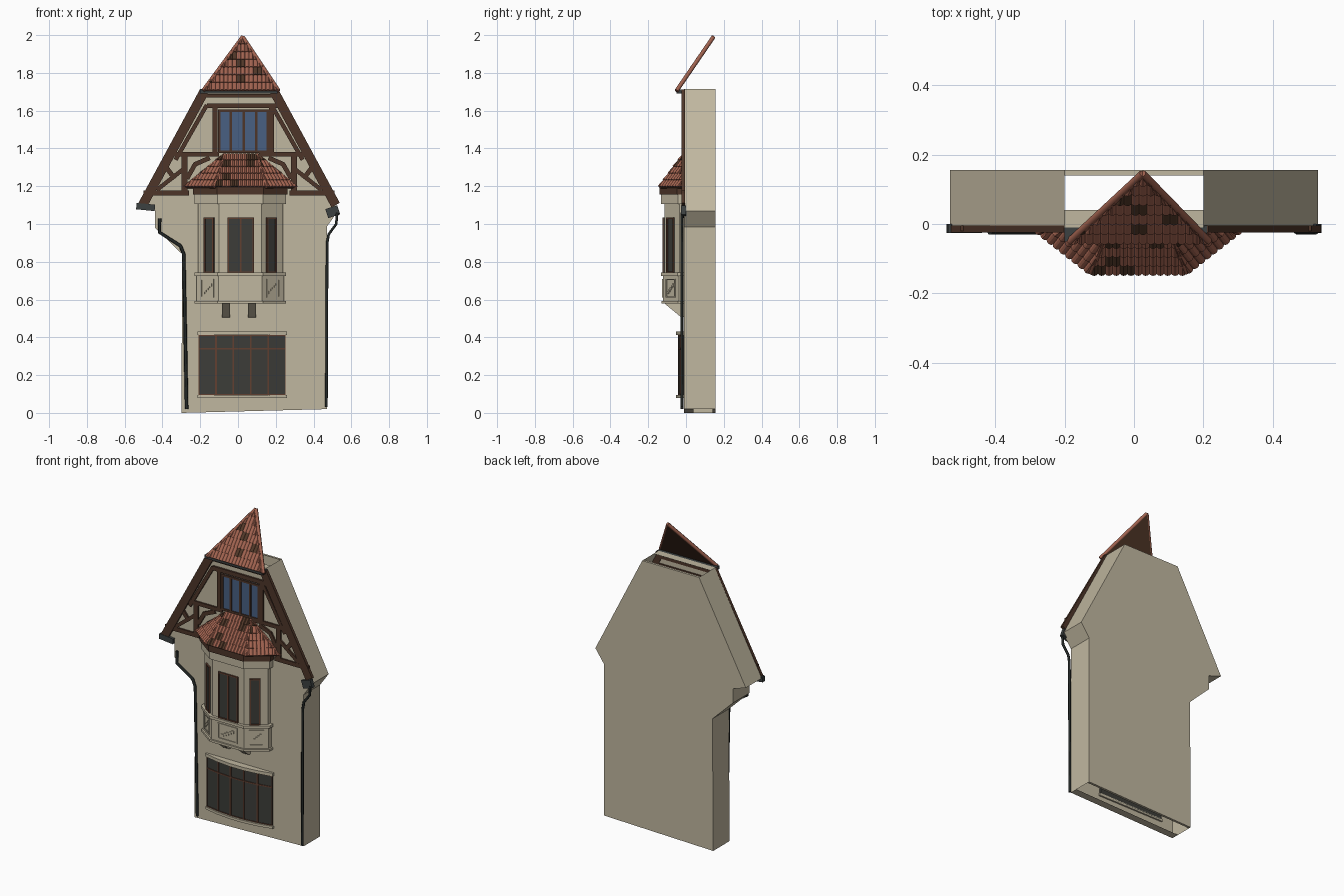
import bpy, bmesh, random
from mathutils import Vector

cube = bpy.data.objects.get("Cube")
if cube:
    bpy.data.objects.remove(cube)
rng = random.Random(4)
CX = 0.012  # centre line of the bay


def material(name, *rgb):
    m = bpy.data.materials.new(name)
    m.use_nodes = True
    m.diffuse_color = (*rgb, 1)
    m.node_tree.nodes["Principled BSDF"].inputs["Base Color"].default_value = (*rgb, 1)
    return m


plaster = material("plaster", 0.53, 0.475, 0.35)
tile_red = material("red tile", 0.36, 0.125, 0.08)
tile_dark = material("dark tile", 0.085, 0.04, 0.022)
timber = material("timber", 0.075, 0.036, 0.022)
frame_brown = material("window frame", 0.12, 0.05, 0.03)
dark_glass = material("dark glass", 0.045, 0.046, 0.04)
blue_glass = material("blue glass", 0.065, 0.115, 0.225)
gutter_grey = material("gutter grey", 0.045, 0.052, 0.052)
pipe_black = material("pipe black", 0.016, 0.02, 0.019)


def mesh(name, verts, faces, mats, recalc=True, dark=()):
    me = bpy.data.meshes.new(name)
    me.from_pydata([tuple(v) for v in verts], [], faces)
    for m in mats:
        me.materials.append(m)
    for i in dark:
        me.polygons[i].material_index = 1
    if recalc:
        bm = bmesh.new()
        bm.from_mesh(me)
        bmesh.ops.remove_doubles(bm, verts=bm.verts, dist=1e-5)
        bmesh.ops.recalc_face_normals(bm, faces=bm.faces)
        bm.to_mesh(me)
        bm.free()
    ob = bpy.data.objects.new(name, me)
    bpy.context.collection.objects.link(ob)
    return ob


def prism(name, ring, shift, mat):
    """Closed solid from a ring of points moved by a vector."""
    n = len(ring)
    verts = [Vector(p) for p in ring]
    verts += [v + Vector(shift) for v in verts]
    faces = [tuple(range(n)), tuple(range(n, 2 * n))]
    faces += [(i, (i + 1) % n, (i + 1) % n + n, i + n) for i in range(n)]
    return mesh(name, verts, faces, [mat])


def slab(name, plan, z0, z1, mat):
    return prism(name, [(x, y, z0) for x, y in plan], (0, 0, z1 - z0), mat)


def beam(name, p, q, width, mat=timber, front=-0.022, back=-0.005):
    """Flat timber lying on the front wall between two (x, z) points."""
    p, q = Vector(p), Vector(q)
    d = (q - p).normalized() * width / 2
    s = Vector((-d.y, d.x))
    ring = [(c.x, front, c.y) for c in (p + s, q + s, q - s, p - s)]
    return prism(name, ring, (0, back - front, 0), mat)


def panel(name, a, b, t0, t1, z0, z1, out0, out1, mat):
    """Upright plate along part of a plan edge, standing out from it."""
    a, b = Vector(a), Vector(b)
    d = (b - a).normalized()
    n = Vector((d.y, -d.x))
    p, q = a.lerp(b, t0), a.lerp(b, t1)
    return slab(name, [p + n * out0, q + n * out0, q + n * out1, p + n * out1], z0, z1, mat)


def frame(name, a, b, t0, t1, z0, z1, w, out, mat):
    tw = w / (Vector(b) - Vector(a)).length
    for s, e in ((t0, t0 + tw), (t1 - tw, t1)):
        panel(name + "_side", a, b, s, e, z0, z1, -0.004, out, mat)
    for s, e in ((z0, z0 + w), (z1 - w, z1)):
        panel(name + "_rail", a, b, t0, t1, s, e, -0.004, out, mat)


def window(name, a, b, t0, t1, z0, z1, cols, glass, mat, w=0.008):
    panel(name + "_glass", a, b, t0, t1, z0, z1, -0.004, 0.003, glass)
    frame(name, a, b, t0, t1, z0, z1, w, 0.009, mat)
    half = w / 2 / (Vector(b) - Vector(a)).length
    for i in range(1, cols):
        t = t0 + (t1 - t0) * i / cols
        panel(name + "_mullion", a, b, t - half, t + half, z0, z1, -0.004, 0.009, mat)


def tube(name, points, r, mat):
    cu = bpy.data.curves.new(name, "CURVE")
    cu.dimensions = "3D"
    cu.bevel_depth, cu.bevel_resolution, cu.use_fill_caps = r, 1, True
    sp = cu.splines.new("POLY")
    sp.points.add(len(points) - 1)
    for pt, co in zip(sp.points, points):
        pt.co = (*co, 1)
    tmp = bpy.data.objects.new(name + "_path", cu)
    me = bpy.data.meshes.new_from_object(tmp)
    bpy.data.objects.remove(tmp)
    me.name = name
    me.materials.clear()
    me.materials.append(mat)
    ob = bpy.data.objects.new(name, me)
    bpy.context.collection.objects.link(ob)


def tiled_roof(name, bl, br, tl, tr, cols, rows):
    """Rows of arched tiles, clipped to a trapezoid or triangle."""
    bl, br, tl, tr = map(Vector, (bl, br, tl, tr))
    u = (br - bl).normalized()
    up = (tl - bl) - u * (tl - bl).dot(u)
    n = u.cross(up).normalized()
    wide, h = (br - bl).length / cols, 0.007

    def at(x, v, lift):
        lo = u.dot(bl.lerp(tl, v) - bl)
        hi = u.dot(br.lerp(tr, v) - bl)
        return bl + u * min(max(x, lo), hi) + up * v + n * lift

    arch = [(0, 0), (0.2, 0.7), (0.5, 1), (0.8, 0.7), (1, 0)]
    verts, faces, dark = [], [], []
    patches = {(c, r): rng.random() < 0.2 for c in range(cols) for r in range(rows)}
    for r in range(rows):
        v0, v1 = r / rows, (r + 1) / rows
        for c in range(cols):
            if at(c * wide, v0, 0) == at((c + 1) * wide, v0, 0):
                continue
            k = len(verts)
            for v, base, arc in ((v0, 0, 0), (v0, h * 0.7, h), (v1, 0, h)):
                verts += [at((c + x) * wide, v, base + y * arc) for x, y in arch]
            for i in range(k, k + 9):
                if i != k + 4:
                    if patches[c // 2, r]:
                        dark.append(len(faces))
                    faces.append((i, i + 1, i + 6, i + 5))
    mesh(name + "_tiles", verts, faces, [tile_red, tile_dark], False, dark)
    prism(name + "_boards", [p - n * 0.002 for p in (bl, br, tr, tl)], -n * 0.008, tile_dark)


# Hollow wall shell, open at head and foot with narrow lips
outline = [(-0.30, 0), (-0.295, 0.84), (-0.44, 0.98), (-0.44, 1.07), (-0.53, 1.1), (-0.2, 1.715),
           (0.2, 1.715), (0.53, 1.07), (0.47, 0.985), (0.47, 0.02)]
Y0, Y1 = -0.01, 0.155
n = len(outline)
verts = [(x, y, z) for y in (Y0, Y1) for x, z in outline]
faces = [tuple(range(n)), tuple(range(n, 2 * n))]
faces += [(i, i + 1, i + 1 + n, i + n) for i in range(n - 1) if i != 5]
mesh("wall_shell", verts, faces, [plaster])
for name, i, j in (("head_lip", 5, 6), ("foot_lip", 0, 9)):
    for ya, yb in ((Y0, 0.04), (0.14, Y1)):
        (xa, za), (xb, zb) = outline[i], outline[j]
        mesh(name, [(xa, ya, za), (xb, ya, zb), (xb, yb, zb), (xa, yb, za)], [(0, 1, 2, 3)], [plaster])

# Gable roof and its gutter
apex, base = (0.025, 0.145, 1.99), ((-0.185, -0.05, 1.705), (0.215, -0.05, 1.705))
tiled_roof("gable_roof", *base, apex, apex, 18, 7)
for p in base:
    tube("gable_ridge", [p, apex], 0.011, tile_red)
beam("gable_gutter", (-0.2, 1.702), (0.21, 1.702), 0.022, gutter_grey, -0.05)

# Half timbering, repeated on both sides
for s in (-1, 1):
    def side(name, x0, z0, x1, z1, w, front=-0.02):
        beam(name, (CX * (s > 0) + s * x0, z0), (CX * (s > 0) + s * x1, z1), w, timber, front)
    side("bargeboard", 0.505, 1.10, 0.18, 1.70, 0.05, -0.024)
    side("inner_rafter", 0.33, 1.34, 0.165, 1.63, 0.022)
    side("sill_beam", 0.50, 1.165, 0.26, 1.165, 0.026)
    side("mid_beam", 0.37, 1.37, 0.10, 1.37, 0.024)
    side("post", 0.284, 1.16, 0.284, 1.38, 0.032)
    side("window_post", 0.165 if s > 0 else 0.122, 1.37, 0.165 if s > 0 else 0.122, 1.63, 0.026)
    side("outer_brace", 0.43, 1.18, 0.29, 1.29, 0.022)
    side("short_brace", 0.38, 1.30, 0.335, 1.24, 0.025)
    side("arched_brace", 0.27, 1.24, 0.225, 1.32, 0.024)
    side("arched_brace", 0.23, 1.315, 0.15, 1.35, 0.024)
beam("head_beam", (-0.165, 1.626), (0.21, 1.626), 0.026)
beam("collar_beam", (-0.19, 1.68), (0.2, 1.68), 0.018)

# Attic window
window("attic_window", (-0.105, -0.012), (0.165, -0.012), 0, 1, 1.375, 1.605, 4, blue_glass, timber, 0.013)


# Bay: plan outline grown by an offset
def plan(o=0.0):
    half = [(0.225 + o, 0), (0.225 + o, -0.035 - o * 0.5), (0.112 + o * 0.5, -0.115 - o)]
    return [(CX - x, y) for x, y in half] + [(CX + x, y) for x, y in reversed(half)]


for name, o, z0, z1, mat in (("bay_wall", 0, 0.7, 1.11, plaster), ("bay_cornice", 0.017, 1.105, 1.155, plaster),
                             ("bay_fascia", 0.024, 1.155, 1.2, timber), ("parapet", 0.006, 0.58, 0.73, plaster),
                             ("parapet_cap", 0.018, 0.725, 0.742, plaster),
                             ("parapet_foot", 0.016, 0.578, 0.592, plaster)):
    slab(name, plan(o), z0, z1, mat)
w = plan()
window("bay_middle_window", w[2], w[3], 0.2, 0.82, 0.74, 1.035, 2, dark_glass, frame_brown)
window("bay_right_window", w[1], w[2], 0.32, 0.78, 0.74, 1.035, 1, dark_glass, frame_brown)
window("bay_left_window", w[3], w[4], 0.22, 0.68, 0.74, 1.035, 1, dark_glass, frame_brown)
w = plan(0.006)
for i, t in ((1, 0.2), (2, 0.2), (3, 0.2)):
    a, b = w[i], w[i + 1]
    frame("parapet_panel", a, b, t, 1 - t, 0.61, 0.71, 0.007, 0.005, plaster)
    for k in range(5):
        panel("panel_carving", a, b, 0.3 + k * 0.08, 0.38 + k * 0.08, 0.63 + k * 0.01, 0.645 + k * 0.01,
              -0.002, 0.005, plaster)

# Wedge brackets carrying the bay
for x in (-0.085, 0.053):
    prism("bay_bracket", [(x, -0.115, 0.58), (x, -0.005, 0.58), (x, -0.005, 0.505), (x, -0.03, 0.51)],
          (0.042, 0, 0), plaster)

# Bay roof with three slopes
eave = [(-0.285, -0.015, 1.195), (-0.125, -0.14, 1.195), (0.15, -0.14, 1.195), (0.31, -0.015, 1.195)]
top = [(-0.07, -0.01, 1.37), (0.1, -0.01, 1.37)]
tiled_roof("bay_roof_right", eave[0], eave[1], top[0], top[0], 9, 5)
tiled_roof("bay_roof_front", eave[1], eave[2], top[0], top[1], 13, 5)
tiled_roof("bay_roof_left", eave[2], eave[3], top[1], top[1], 9, 5)
for i, j in ((0, 0), (1, 0), (2, 1), (3, 1)):
    tube("bay_ridge", [eave[i], top[j]], 0.008, tile_red)

# Bowed shop window
def bow(o):
    return [(0.022 + s / 5 * (0.23 + o), -0.014 - (0.026 + o) * (1 - (s / 5) ** 2) - o) for s in range(-5, 6, 2)]


arc = bow(0)
slab("shop_window_core", [(arc[0][0], 0)] + arc + [(arc[-1][0], 0)], 0.085, 0.42, dark_glass)
for a, b in zip(arc, arc[1:]):
    frame("shop_window", a, b, 0, 1, 0.095, 0.412, 0.004, 0.004, frame_brown)
    panel("shop_transom", a, b, 0, 1, 0.335, 0.343, -0.002, 0.004, frame_brown)
arc = bow(0.007)
for name, z0, z1 in (("shop_lintel", 0.412, 0.432), ("shop_sill", 0.078, 0.094)):
    slab(name, [(arc[0][0], 0)] + arc + [(arc[-1][0], 0)], z0, z1, plaster)

# Eave gutters and downpipes
beam("eave_gutter", (-0.538, 1.095), (-0.44, 1.085), 0.034, gutter_grey, -0.026, 0)
beam("eave_gutter", (0.47, 1.055), (0.533, 1.075), 0.05, gutter_grey, -0.026, 0)
PY = -0.022
tube("right_downpipe", [(x, PY, z) for x, z in ((-0.415, 1.03), (-0.415, 0.955), (-0.305, 0.885), (-0.287, 0.84),
                                                (-0.272, 0.02))], 0.009, pipe_black)
tube("left_downpipe", [(x, PY, z) for x, z in ((0.525, 1.06), (0.52, 1.0), (0.48, 0.945), (0.472, 0.9),
                                               (0.468, 0.03))], 0.008, pipe_black)
